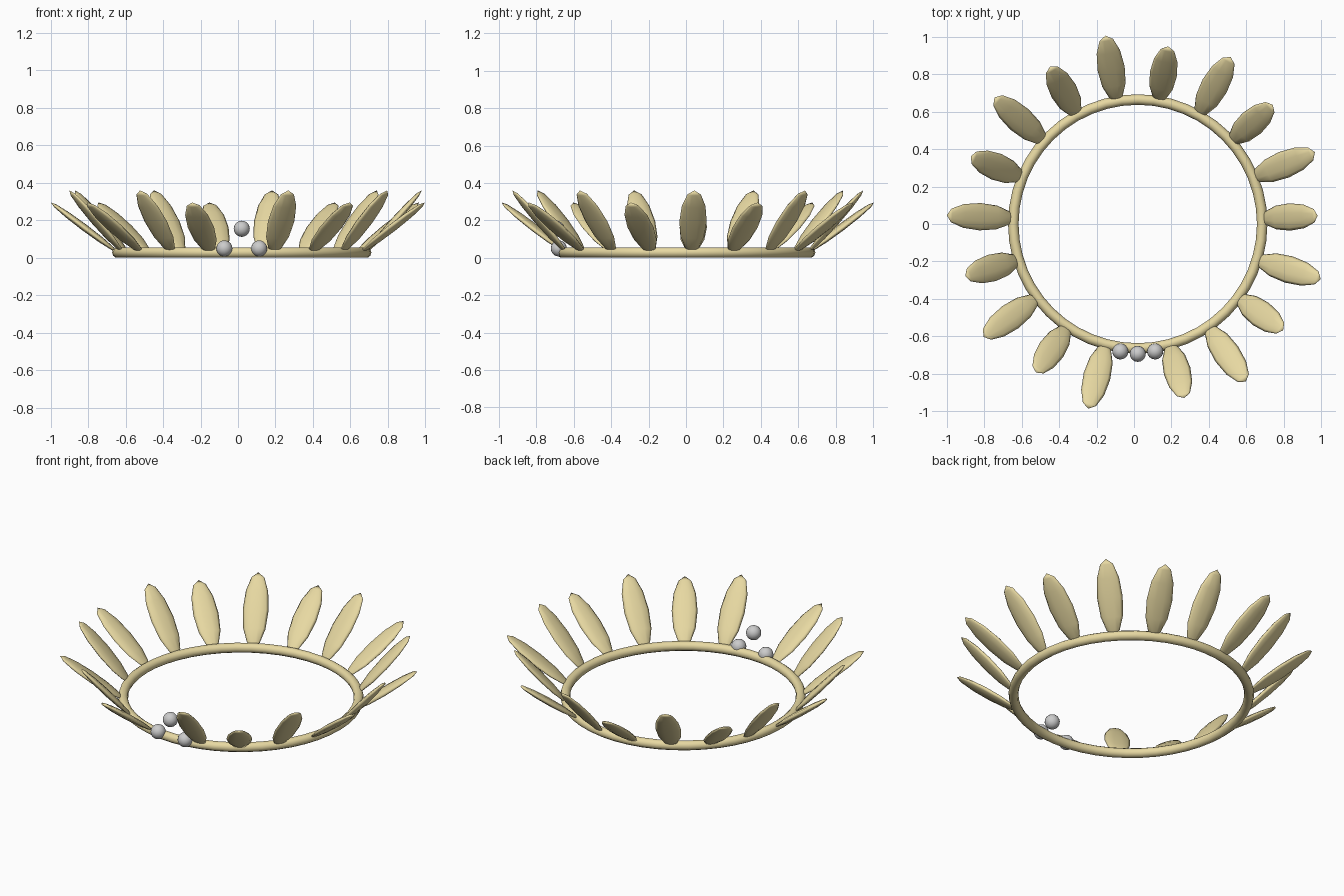
import bpy, math
from mathutils import Matrix, Vector

if "Cube" in bpy.data.objects:
    bpy.data.objects.remove(bpy.data.objects["Cube"])

CX = 0.02          # ring centre in x
RING_R = 0.664
TUBE_R = 0.028

gold = bpy.data.materials.new("pale_gold")
gold.diffuse_color = (0.80, 0.69, 0.36, 1)
gold.use_nodes = True
gold.node_tree.nodes["Principled BSDF"].inputs["Base Color"].default_value = gold.diffuse_color


def finish(name, mat=None):
    ob = bpy.context.object
    ob.name = name
    bpy.ops.object.shade_smooth()
    if mat:
        ob.data.materials.append(mat)
    return ob


# Base band
bpy.ops.mesh.primitive_torus_add(major_radius=RING_R, minor_radius=TUBE_R,
                                 major_segments=48, minor_segments=10,
                                 location=(CX, 0, TUBE_R))
finish("band", gold)

# Leaves: flattened low-ring spheres, alternating steep and shallow,
# spread over 330 degrees with the gap at the front
COUNT, LENGTH = 18, 0.444
for k in range(COUNT):
    angle = math.radians(-75 + 330 * k / (COUNT - 1))
    tilt = math.radians(48 if k % 2 == 0 else 36.7)
    bpy.ops.mesh.primitive_uv_sphere_add(segments=10, ring_count=6, radius=1)
    leaf = finish(f"leaf_{k + 1:02d}", gold)
    # unit sphere -> leaf standing on its lower tip, wide in y, thin in x
    shape = (Matrix.Translation((0, 0, LENGTH / 2))
             @ Matrix.Diagonal((0.019, 0.073, LENGTH / 2, 1)))
    lean = Matrix.Rotation(math.pi / 2 - tilt, 4, 'Y')
    place = Matrix.Translation((RING_R, 0, 0.03))
    turn = Matrix.Translation((CX, 0, 0)) @ Matrix.Rotation(angle, 4, 'Z')
    leaf.data.transform(turn @ place @ lean @ shape)

# Three beads in the front gap
for i, (dx, y, z) in enumerate([(-0.093, -0.68, 0.05), (0.093, -0.68, 0.05),
                                (0, -0.693, 0.155)]):
    bpy.ops.mesh.primitive_uv_sphere_add(segments=16, ring_count=10, radius=0.043,
                                         location=(CX + dx, y, z))
    finish(f"bead_{i + 1}")
